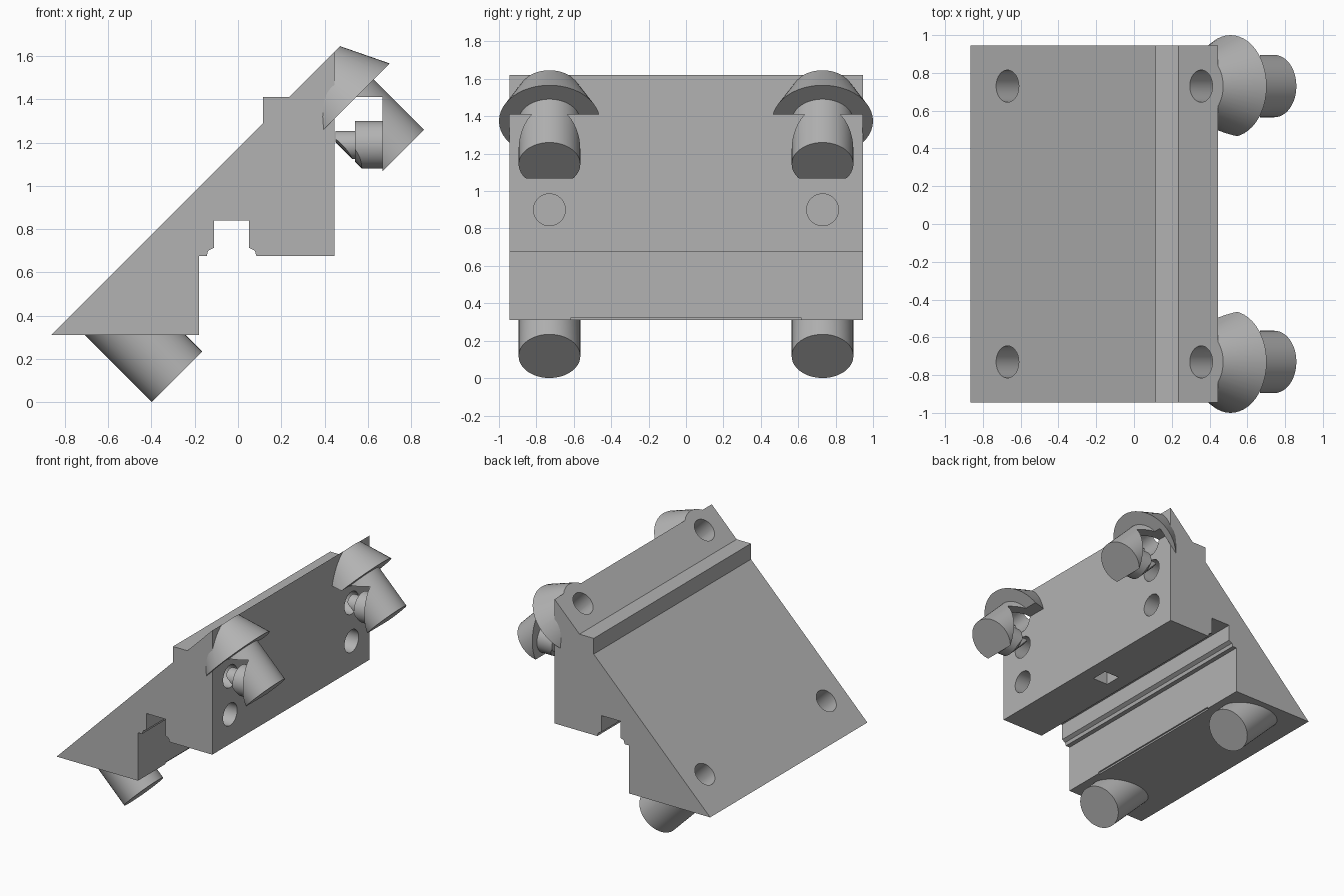
import bpy, bmesh, math
from mathutils import Vector, Matrix

cube = bpy.data.objects.get("Cube")
if cube:
    bpy.data.objects.remove(cube)

grey = bpy.data.materials.new("plain grey")
grey.use_nodes = True
grey.diffuse_color = (0.45, 0.45, 0.45, 1)
grey.node_tree.nodes["Principled BSDF"].inputs["Base Color"].default_value = (0.45, 0.45, 0.45, 1)

HALF = 0.945          # half width of the bracket
POST_Y = 0.73         # screw post offset from the centre
SLOPE = (1, 0, -1)    # direction square to the sloped face, inwards
SIDES = 48


def finish(name, bm):
    bmesh.ops.recalc_face_normals(bm, faces=bm.faces[:])
    mesh = bpy.data.meshes.new(name)
    bm.to_mesh(mesh)
    bm.free()
    mesh.materials.append(grey)
    obj = bpy.data.objects.new(name, mesh)
    bpy.context.collection.objects.link(obj)
    return obj


def extrude(name, profile, half):
    """Profile in x and z, extruded both ways along y."""
    bm = bmesh.new()
    face = bm.faces.new([bm.verts.new((x, -half, z)) for x, z in profile])
    out = bmesh.ops.extrude_face_region(bm, geom=[face])["geom"]
    verts = [v for v in out if isinstance(v, bmesh.types.BMVert)]
    bmesh.ops.translate(bm, verts=verts, vec=(0, 2 * half, 0))
    return finish(name, bm)


def lathe(name, profile, start, axis):
    """Closed round solid from (radius, distance) pairs along an axis."""
    place = Matrix.Translation(start) @ Vector(axis).to_track_quat("Z", "Y").to_matrix().to_4x4()
    bm = bmesh.new()
    rings = []
    for r, d in profile:
        angles = [2 * math.pi * i / SIDES for i in range(SIDES)]
        rings.append([bm.verts.new(place @ Vector((r * math.cos(a), r * math.sin(a), d))) for a in angles])
    for low, high in zip(rings, rings[1:]):
        for i in range(SIDES):
            j = (i + 1) % SIDES
            bm.faces.new((low[i], low[j], high[j], high[i]))
    bm.faces.new(rings[0])
    bm.faces.new(rings[-1])
    return finish(name, bm)


def box(name, low, high):
    bm = bmesh.new()
    bmesh.ops.create_cube(bm, size=1)
    for v in bm.verts:
        v.co = [(a + b) / 2 + c * (b - a) for a, b, c in zip(low, high, v.co)]
    return finish(name, bm)


def combine(target, tool, operation, keep=False):
    mod = target.modifiers.new("combine", "BOOLEAN")
    mod.operation, mod.solver, mod.object = operation, "EXACT", tool
    bpy.context.view_layer.update()
    result = bpy.data.meshes.new_from_object(target.evaluated_get(bpy.context.evaluated_depsgraph_get()))
    target.modifiers.clear()
    target.data = result
    if not keep:
        bpy.data.objects.remove(tool)


# Wedge body with a stepped channel below and a ridge on the slope
body = extrude("bracket_body", [
    (-0.865, 0.31), (-0.18, 0.31), (-0.18, 0.675), (-0.145, 0.675), (-0.138, 0.7),
    (-0.11, 0.715), (-0.11, 0.84), (0.05, 0.84), (0.05, 0.715), (0.078, 0.7),
    (0.085, 0.675), (0.445, 0.675), (0.445, 1.62), (0.235, 1.41), (0.115, 1.41),
    (0.115, 1.29)], HALF)

pins = []
for side in (1, -1):
    y = side * POST_Y
    upper = (0.3555, y, 1.5305)
    lower = (-0.67, y, 0.505)

    # Upper post with flared collar, cleared in front of the wall
    post = lathe("upper_post", [(0.164, 0.001), (0.27, 0.22), (0.165, 0.22), (0.165, 0.548)], upper, SLOPE)
    clearance = box("clearance", (0.44, -HALF, 0.6), (0.667, HALF, 1.41))
    combine(post, clearance, "DIFFERENCE")
    combine(body, post, "UNION")

    # Lower post under the wedge
    combine(body, lathe("lower_post", [(0.165, 0.001), (0.165, 0.548)], lower, SLOPE), "UNION")

    # Screw holes through the slope and into the wall
    for top in (upper, lower):
        start = Vector(top) - Vector(SLOPE) * 0.1
        combine(body, lathe("slope_hole", [(0.085, 0), (0.085, 0.49)], start, SLOPE), "DIFFERENCE")
    for z in (0.9, 1.19):
        combine(body, lathe("wall_hole", [(0.085, 0), (0.085, 0.3)], (0.15, y, z), (1, 0, 0)), "DIFFERENCE")

    # Stepped pin between wall and post, trimmed to the post's round
    pin = lathe("left_pin" if side > 0 else "right_pin",
                [(0.065, 0), (0.065, 0.09), (0.11, 0.09), (0.11, 0.22)], (0.45, y, 1.19), (1, 0, 0))
    combine(pin, lathe("trim", [(0.165, 0), (0.165, 0.548)], upper, SLOPE), "INTERSECT")
    pins.append(pin)

# Square socket underneath and thin relief on the lower edge
combine(body, box("socket", (0.2, -0.065, 0.6), (0.33, 0.065, 0.9)), "DIFFERENCE")
combine(body, box("relief", (-0.192, -0.615, 0.3), (-0.17, 0.615, 0.323)), "DIFFERENCE")

# Smooth rounds, sharp edges
for obj in [body] + pins:
    bpy.ops.object.select_all(action="DESELECT")
    obj.select_set(True)
    bpy.context.view_layer.objects.active = obj
    bpy.ops.object.shade_smooth_by_angle(angle=math.radians(25))
